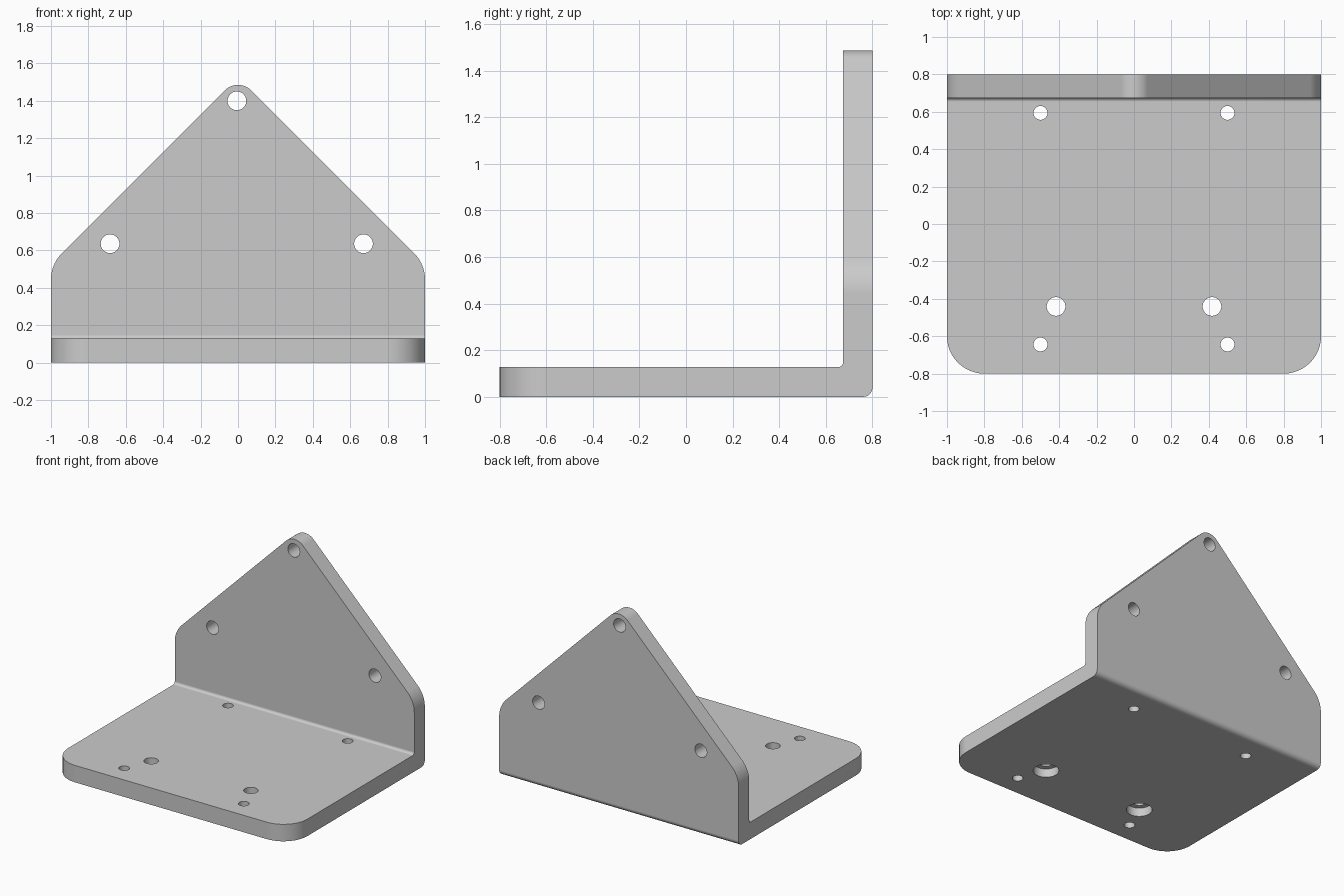
import bpy
import bmesh
from math import sin, cos, tan, pi, radians
from mathutils import Vector

cube = bpy.data.objects.get("Cube")
if cube:
    bpy.data.objects.remove(cube, do_unlink=True)

metal = bpy.data.materials.new("light_grey_metal")
metal.use_nodes = True
GREY = (0.6, 0.6, 0.6, 1)
metal.diffuse_color = GREY
metal.node_tree.nodes["Principled BSDF"].inputs["Base Color"].default_value = GREY


def rounded(corners, steps=12):
    """Outline through (u, v, radius) corners, with tangent arcs at each radius."""
    points = []
    for i, (u, v, r) in enumerate(corners):
        corner = Vector((u, v))
        if r == 0:
            points.append(corner)
            continue
        a = (Vector(corners[i - 1][:2]) - corner).normalized()
        b = (Vector(corners[(i + 1) % len(corners)][:2]) - corner).normalized()
        half = a.angle(b) / 2
        bisector = (a + b).normalized()
        centre = corner + bisector * (r / sin(half))
        side = (a - b).normalized()
        sweep = pi / 2 - half
        for k in range(steps + 1):
            t = sweep * (1 - 2 * k / steps)
            points.append(centre + r * (side * sin(t) - bisector * cos(t)))
    return points


def prism(name, outline, axis, low, high):
    """Extrude a flat outline along one axis."""
    place = {"x": lambda p, d: (d, p.x, p.y),
             "y": lambda p, d: (p.x, d, p.y),
             "z": lambda p, d: (p.x, p.y, d)}[axis]
    bm = bmesh.new()
    face = bm.faces.new([bm.verts.new(place(p, low)) for p in outline])
    shift = Vector(place(Vector((0, 0)), high - low))
    new = bmesh.ops.extrude_face_region(bm, geom=[face])["geom"]
    bmesh.ops.translate(bm, vec=shift, verts=[v for v in new if isinstance(v, bmesh.types.BMVert)])
    bmesh.ops.recalc_face_normals(bm, faces=bm.faces)
    mesh = bpy.data.meshes.new(name)
    bm.to_mesh(mesh)
    bm.free()
    mesh.materials.append(metal)
    obj = bpy.data.objects.new(name, mesh)
    bpy.context.collection.objects.link(obj)
    return obj


def circle(u, v, r, sides=40):
    return [Vector((u + r * cos(2 * pi * k / sides), v + r * sin(2 * pi * k / sides)))
            for k in range(sides)]


def combine(target, cutter, operation):
    """Apply a boolean and discard its helper."""
    cutter.hide_render = True
    mod = target.modifiers.new("cut", "BOOLEAN")
    mod.operation, mod.object, mod.solver = operation, cutter, "EXACT"
    bpy.context.view_layer.objects.active = target
    bpy.ops.object.modifier_apply(modifier=mod.name)
    bpy.data.objects.remove(cutter, do_unlink=True)


# Bent plate: L-shaped section with rounded bend
FLOOR, WALL = 0.128, 0.674
bracket = prism("angle_bracket", rounded([
    (-1, 0, 0), (0.8, 0, 0.04), (0.8, 1.7, 0),
    (WALL, 1.7, 0), (WALL, FLOOR, 0.02), (-1, FLOOR, 0)]), "x", -1.2, 1.2)

# Rounded front corners of the floor
floor_shape = prism("floor_outline", rounded([
    (-1, -0.8, 0.2), (1, -0.8, 0.2), (1, 1, 0), (-1, 1, 0)]), "z", -0.2, 2)
combine(bracket, floor_shape, "INTERSECT")

# Gabled outline of the upright
shoulder = 0.527
wall_shape = prism("upright_outline", rounded([
    (-1, -0.2, 0), (1, -0.2, 0), (1, shoulder, 0.2),
    (0, shoulder + 1, 0.1), (-1, shoulder, 0.2)]), "y", -1.2, 1.2)
combine(bracket, wall_shape, "INTERSECT")

# Holes through the upright
for x, z in ((-0.684, 0.636), (0.671, 0.636), (-0.006, 1.4)):
    combine(bracket, prism("upright_hole", circle(x, z, 0.05), "y", 0.5, 1), "DIFFERENCE")

# Floor holes, the larger pair counterbored from below
for side in (-1, 1):
    for x, y, r, top in ((0.5, 0.594, 0.037, 0.3), (0.5, -0.644, 0.037, 0.3),
                         (0.417, -0.441, 0.05, 0.3), (0.417, -0.441, 0.088, 0.065)):
        combine(bracket, prism("floor_hole", circle(side * x, y, r), "z", -0.2, top), "DIFFERENCE")

# Smooth bends and holes, flat plates
bpy.ops.object.select_all(action="DESELECT")
bracket.select_set(True)
bpy.context.view_layer.objects.active = bracket
bpy.ops.object.shade_smooth_by_angle(angle=radians(30))
normals = bracket.modifiers.new("flat_plates", "WEIGHTED_NORMAL")
normals.keep_sharp = True
